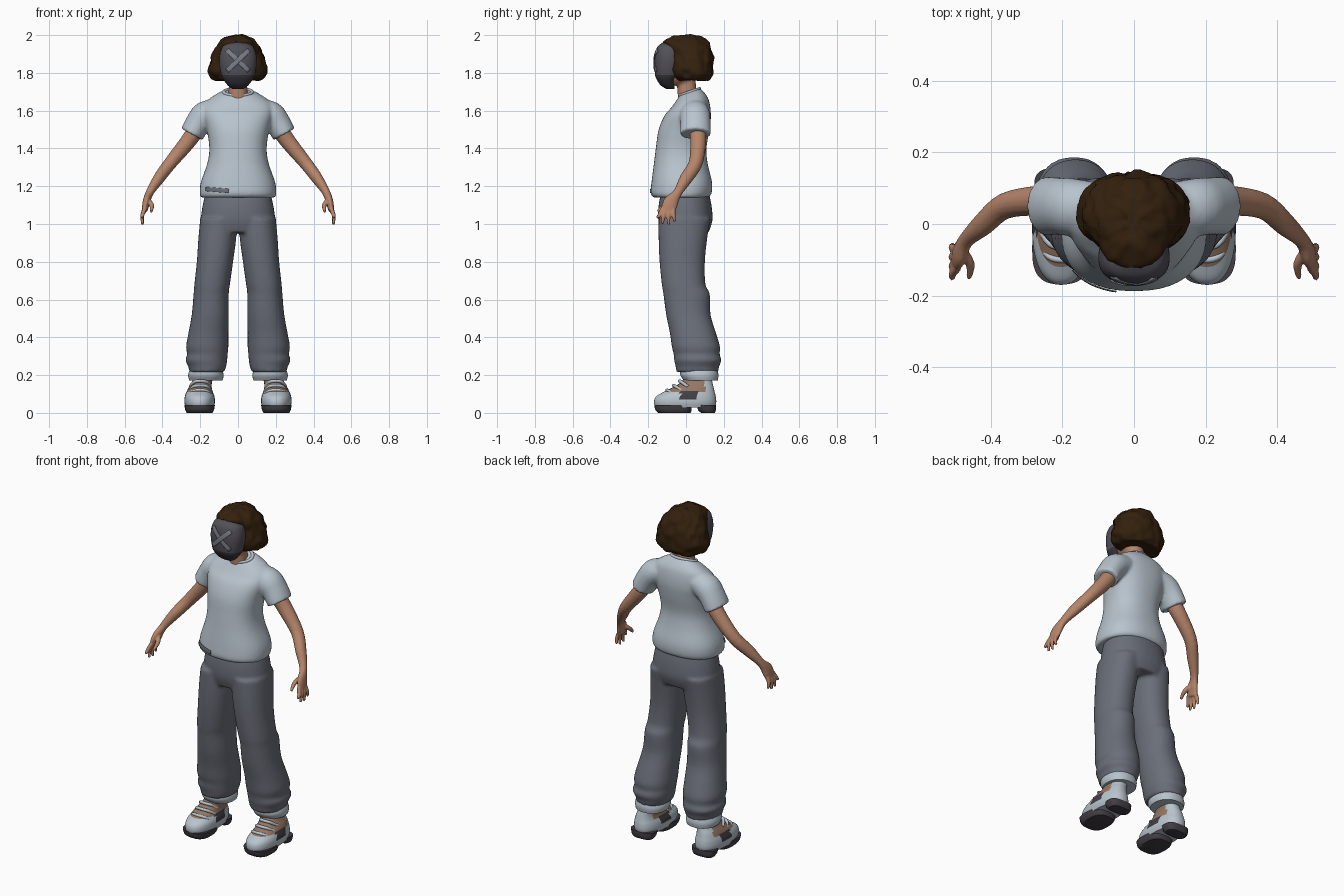
import bpy, bmesh, math
from mathutils import Vector, noise

if "Cube" in bpy.data.objects:
    bpy.data.objects.remove(bpy.data.objects["Cube"])


def material(name, *rgb):
    m = bpy.data.materials.new(name)
    m.use_nodes = True
    m.diffuse_color = (*rgb, 1)
    m.node_tree.nodes["Principled BSDF"].inputs["Base Color"].default_value = (*rgb, 1)
    return m


PALE = material("pale_cloth", .48, .55, .61)
GREY = material("grey_cloth", .145, .158, .19)
SKIN = material("skin", .47, .235, .145)
HAIR = material("dark_brown_hair", .034, .015, .004)
MASK = material("mask_grey", .085, .08, .098)
CHIN = material("mask_dark", .042, .038, .047)
CROSS = material("cross_grey", .2, .21, .25)
SOLE = material("sole_dark", .055, .048, .058)
TAN = material("shoe_tan", .3, .185, .125)


def resample(keys, steps=4):
    """Smooth curve through key tuples of any length."""
    out = []
    for i in range(len(keys) - 1):
        a, b, c, d = (keys[max(0, min(len(keys) - 1, i + j))] for j in (-1, 0, 1, 2))
        for s in range(steps):
            t = s / steps
            out.append(tuple(q + .5 * t * (r - p + t * (2*p - 5*q + 4*r - w + t * (3*(q - r) + w - p)))
                             for p, q, r, w in zip(a, b, c, d)))
    return out + [keys[-1]]


def bridge(bm, rings):
    rows = [[bm.verts.new(p) for p in ring] for ring in rings]
    n = len(rows[0])
    for a, b in zip(rows, rows[1:]):
        for i in range(n):
            bm.faces.new((a[i], a[(i + 1) % n], b[(i + 1) % n], b[i]))
    bm.faces.new(rows[0])
    bm.faces.new(rows[-1])


def profile(keys):
    """Keys are centre x, front y, back y, height, half width, tilt."""
    return resample([k if len(k) == 6 else (*k, 0) for k in keys])


def loft(bm, prof, power=2.2, side=1, n=40):
    rings = []
    for cx, y0, y1, z, rx, tilt in prof:
        ring = []
        for i in range(n):
            a = math.tau * i / n
            c, s = (math.copysign(abs(v) ** (2 / power), v) for v in (math.cos(a), math.sin(a)))
            y = (y0 + y1) / 2 + s * (y1 - y0) / 2
            ring.append(Vector((side * (cx + c * rx), y, z + tilt * y)))
        rings.append(ring)
    bridge(bm, rings)


def tube(bm, keys, side=1, ref=(1, 0, 0), n=16):
    """Keys are x, y, z and the two radii."""
    keys = resample(keys)
    pts = [Vector(k[:3]) for k in keys]
    rings = []
    for i, k in enumerate(keys):
        t = (pts[min(i + 1, len(pts) - 1)] - pts[max(i - 1, 0)]).normalized()
        u = t.cross(Vector(ref)).normalized()
        v = u.cross(t)
        ring = []
        for j in range(n):
            a = math.tau * j / n
            p = pts[i] + u * math.cos(a) * k[3] + v * math.sin(a) * k[4]
            ring.append(Vector((side * p.x, p.y, p.z)))
        rings.append(ring)
    bridge(bm, rings)


def finish(name, bm, mats, rule=None, voxel=0, mirror=False, solid=0):
    bmesh.ops.recalc_face_normals(bm, faces=bm.faces[:])
    if rule:
        for f in bm.faces:
            f.material_index = rule(f.calc_center_median())
    me = bpy.data.meshes.new(name)
    bm.to_mesh(me)
    bm.free()
    for m in mats:
        me.materials.append(m)
    ob = bpy.data.objects.new(name, me)
    bpy.context.collection.objects.link(ob)
    bpy.ops.object.select_all(action='DESELECT')
    ob.select_set(True)
    bpy.context.view_layer.objects.active = ob
    bpy.ops.object.shade_smooth_by_angle(angle=math.radians(50))
    if voxel:
        r = ob.modifiers.new("Union", 'REMESH')
        r.mode, r.voxel_size, r.use_smooth_shade = 'VOXEL', voxel, True
        s = ob.modifiers.new("Soften", 'SMOOTH')
        s.factor, s.iterations = .5, 4
    if solid:
        s = ob.modifiers.new("Thickness", 'SOLIDIFY')
        s.thickness, s.offset = solid, 0
    if mirror:
        ob.modifiers.new("Mirror", 'MIRROR')
    return ob


def front_y(prof, x, z, power):
    for a, b in zip(prof, prof[1:]):
        if a[3] <= z <= b[3]:
            t = (z - a[3]) / (b[3] - a[3])
            _, y0, y1, _, rx, _ = (p + (q - p) * t for p, q in zip(a, b))
            return (y0 + y1) / 2 - (y1 - y0) / 2 * max(0, 1 - abs(x / rx) ** power) ** (1 / power)
    return 0


def strip(bm, prof, power, start, end, width, lift=.004, n=14, m=4):
    """Thin band that follows the front of a lofted shape."""
    a, b = Vector(start), Vector(end)
    across = (b - a).orthogonal().normalized() * width
    grid = []
    for i in range(n + 1):
        row = []
        for j in range(m + 1):
            p = a.lerp(b, i / n) + across * (j / m - .5)
            row.append(bm.verts.new((p.x, front_y(prof, p.x, p.y, power) - lift, p.y)))
        grid.append(row)
    for r, q in zip(grid, grid[1:]):
        for j in range(m):
            bm.faces.new((r[j], r[j + 1], q[j + 1], q[j]))


# Shirt: torso and short sleeves
torso = profile([(0, -.17, .115, 1.14, .195), (0, -.187, .135, 1.16, .203), (0, -.183, .138, 1.22, .197),
                 (0, -.17, .115, 1.32, .163), (0, -.16, .108, 1.4, .152), (0, -.145, .125, 1.5, .165),
                 (0, -.11, .132, 1.58, .185), (0, -.075, .12, 1.635, .175, .2),
                 (0, -.045, .09, 1.677, .115, .3), (0, -.035, .075, 1.692, .08, .35)])
bm = bmesh.new()
loft(bm, torso, 2.3)
for s in (1, -1):
    tube(bm, [(.1, .045, 1.6, .07, .06), (.17, .047, 1.578, .08, .074),
              (.21, .05, 1.535, .08, .068), (.245, .05, 1.475, .082, .064)], s, n=32)
finish("shirt", bm, [PALE], voxel=.009)
bm = bmesh.new()
strip(bm, torso, 2.3, (-.17, 1.185), (-.05, 1.175), .022)
finish("shirt_mark", bm, [GREY], solid=.004)
bpy.ops.mesh.primitive_torus_add(major_radius=.072, minor_radius=.009, location=(0, .02, 1.698),
                                 rotation=(math.radians(19), 0, 0))
collar = bpy.context.object
collar.name = "collar"
collar.scale = (1.05, .78, 1)
collar.data.materials.append(PALE)
collar.data.shade_smooth()

# Trousers: hips and two loose legs
hips = profile([(0, -.13, .12, 1.17, .17), (0, -.145, .135, 1.1, .187),
                (0, -.147, .14, 1.02, .197), (0, -.13, .12, .955, .19)])
leg = profile([(.102, -.145, .13, 1.03, .098), (.11, -.145, .112, .92, .1), (.122, -.14, .1, .8, .096),
               (.137, -.128, .103, .68, .094), (.142, -.12, .126, .63, .093), (.147, -.105, .13, .52, .098),
               (.157, -.085, .16, .42, .106), (.163, -.075, .18, .35, .112), (.162, -.065, .178, .31, .107),
               (.168, -.063, .188, .28, .111), (.163, -.055, .175, .245, .1), (.166, -.05, .17, .215, .092)])
bm = bmesh.new()
loft(bm, hips)
for s in (1, -1):
    loft(bm, leg, 2.2, s)
finish("trousers", bm, [GREY], voxel=.01)
bm = bmesh.new()
loft(bm, profile([(.17, -.03, .165, .23, .085), (.17, -.03, .172, .2, .094), (.17, -.012, .168, .172, .088)]))
finish("trouser_cuffs", bm, [PALE], mirror=True)

# Arms, palms and fingers
bm = bmesh.new()
tube(bm, [(.22, .06, 1.5, .045, .045), (.27, .065, 1.43, .042, .042), (.36, .05, 1.32, .037, .035),
          (.42, 0, 1.24, .034, .03), (.468, -.045, 1.165, .024, .021), (.485, -.08, 1.115, .04, .02),
          (.495, -.095, 1.07, .038, .015)])
for y, tip_y, tip_z in ((-.122, -.155, 1.035), (-.104, -.125, 1), (-.086, -.092, .995), (-.068, -.058, 1.012)):
    tube(bm, [(.492, y, 1.085, .012, .012), (.507, (y + tip_y) / 2 - .003, 1.045, .011, .011),
              (.505, tip_y, tip_z, .007, .007)], n=10)
tube(bm, [(.482, -.07, 1.13, .016, .014), (.457, -.11, 1.1, .013, .013), (.46, -.15, 1.065, .008, .008)], n=10)
finish("arms", bm, [SKIN], voxel=.0045, mirror=True)

# Head and neck
bm = bmesh.new()
loft(bm, profile([(0, -.04, .07, 1.63, .06), (0, -.045, .055, 1.7, .05), (0, -.05, .05, 1.8, .05)]))
loft(bm, profile([(0, -.09, 0, 1.735, .035), (0, -.11, .05, 1.775, .075),
                  (0, -.13, .09, 1.86, .09), (0, -.08, .06, 1.94, .06)]))
finish("head_and_neck", bm, [SKIN], voxel=.008)

# Face mask with dark chin and a cross of two bands
mask = profile([(0, -.105, -.06, 1.715, .03), (0, -.135, -.06, 1.735, .055), (0, -.155, -.05, 1.765, .078),
                (0, -.164, -.03, 1.79, .089), (0, -.167, -.02, 1.85, .099), (0, -.163, -.02, 1.9, .096),
                (0, -.15, -.02, 1.94, .08), (0, -.12, -.03, 1.962, .045)])
bm = bmesh.new()
loft(bm, mask, 2.4, n=56)
finish("face_mask", bm, [MASK, CHIN], lambda c: int(c.z < 1.79))
bm = bmesh.new()
for s in (1, -1):
    strip(bm, mask, 2.4, (-.058 * s, 1.81), (.058 * s, 1.92), .024, lift=.003 + .001 * s)
finish("mask_cross", bm, [CROSS], solid=.004)

# Wavy bobbed hair
bm = bmesh.new()
loft(bm, profile([(0, -.01, .1, 1.765, .085), (0, -.045, .122, 1.76, .115), (0, -.072, .135, 1.78, .142),
                  (0, -.08, .143, 1.82, .155), (0, -.085, .143, 1.88, .139), (0, -.108, .132, 1.93, .118),
                  (0, -.118, .112, 1.965, .093), (0, -.075, .075, 1.99, .06), (0, -.03, .03, 1.999, .02)]), n=72)
for v in bm.verts:
    out = Vector((v.co.x, v.co.y - .03, (v.co.z - 1.87) * .4)).normalized()
    v.co += out * (noise.noise(v.co * 22) * .013 + noise.noise(v.co * 55) * .005)
finish("hair", bm, [HAIR])


# Shoes: upper, split sole and instep straps
def shoe_colour(c):
    if -.03 < c.y < .065 and .07 < c.z < .118:
        return 2
    return int(c.z > .108 and c.y < .1)


bm = bmesh.new()
loft(bm, profile([(.203, -.163, .152, .028, .074), (.203, -.17, .16, .055, .081), (.203, -.16, .158, .085, .079),
                  (.203, -.12, .152, .11, .07), (.2, -.07, .146, .135, .061), (.192, -.03, .14, .16, .054),
                  (.18, .005, .135, .2, .052)]), 2.3)
finish("shoe_uppers", bm, [PALE, TAN, SOLE], shoe_colour, mirror=True)
bm = bmesh.new()
for y0, y1, w in ((-.166, .03, .076), (.06, .158, .07)):
    loft(bm, profile([(.203, y0 + .02, y1 - .006, 0, w - .008), (.203, y0 + .004, y1, .015, w),
                      (.203, y0 - .002, y1, .042, w + .005)]), 2.8)
finish("shoe_soles", bm, [SOLE], mirror=True)
bm = bmesh.new()
for y, z, w in ((-.1, .118, .062), (-.065, .143, .058), (-.035, .167, .052)):
    tube(bm, [(.2 - w, y + .045, z - .028, .009, .009), (.2 - w * .6, y + .01, z - .003, .009, .009),
              (.2, y, z + .002, .009, .009), (.2 + w * .6, y + .01, z - .003, .009, .009),
              (.2 + w, y + .045, z - .028, .009, .009)], ref=(0, 0, 1), n=10)
finish("shoe_straps", bm, [PALE], mirror=True)
